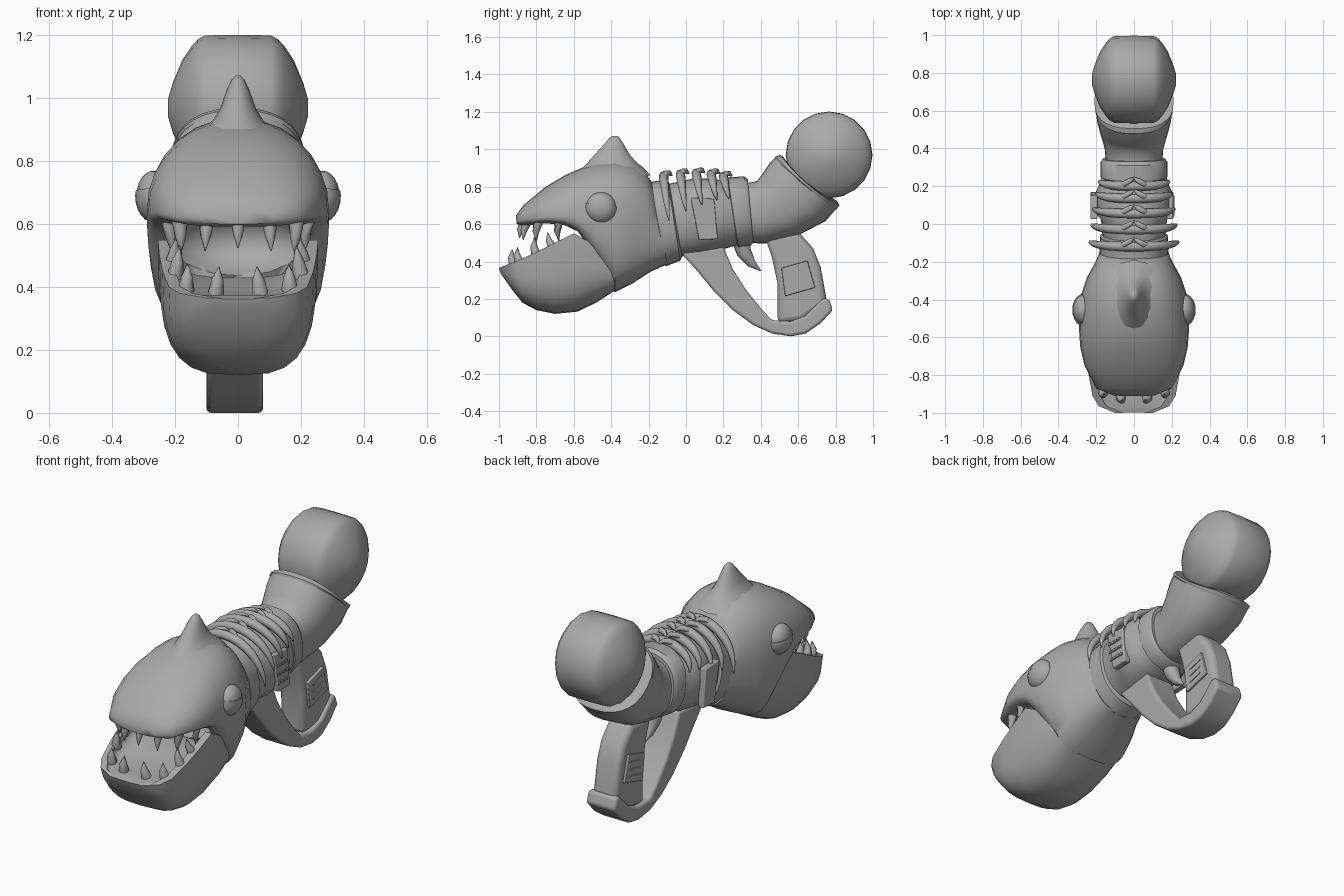
import bpy, bmesh, math
from mathutils import Vector, Matrix

if "Cube" in bpy.data.objects:
    bpy.data.objects.remove(bpy.data.objects["Cube"])

grey = bpy.data.materials.new("plain_grey")
grey.diffuse_color = (0.4, 0.4, 0.4, 1)
grey.use_nodes = True
grey.node_tree.nodes["Principled BSDF"].inputs["Base Color"].default_value = grey.diffuse_color


def finish(name, bm, angle=40, bevel=0):
    bmesh.ops.recalc_face_normals(bm, faces=bm.faces)
    me = bpy.data.meshes.new(name)
    bm.to_mesh(me)
    bm.free()
    me.materials.append(grey)
    ob = bpy.data.objects.new(name, me)
    bpy.context.collection.objects.link(ob)
    bpy.ops.object.select_all(action='DESELECT')
    bpy.context.view_layer.objects.active = ob
    ob.select_set(True)
    if bevel:
        m = ob.modifiers.new("bevel", 'BEVEL')
        m.width, m.segments = bevel, 3
    bpy.ops.object.shade_smooth_by_angle(angle=math.radians(angle))
    return ob


def skin(bm, rings):
    """Bridge closed rings of points and cap both ends."""
    vs = [[bm.verts.new(p) for p in r] for r in rings]
    n = len(vs[0])
    for a, b in zip(vs, vs[1:]):
        for i in range(n):
            j = (i + 1) % n
            bm.faces.new((a[i], a[j], b[j], b[i]))
    bm.faces.new(vs[0][::-1])
    bm.faces.new(vs[-1])


def power(v, p):
    return math.copysign(abs(v) ** (2 / p), v)


def loft(name, rows, p=2.3, low=None, n=28, angle=40, dip=0):
    """Rows: top y, top z, bottom y, bottom z, half width, height of widest point."""
    rings = []
    for k, (yt, zt, yb, zb, w, f) in enumerate(rows):
        ring = []
        d = dip * k / (len(rows) - 1)
        for i in range(n):
            a = 2 * math.pi * i / n
            q = p if math.sin(a) > 0 else (low or p)
            s = power(math.sin(a), q)
            v = f + s * ((1 - f) if s > 0 else f)
            sag = d * math.cos(a) ** 2
            ring.append((w * power(math.cos(a), q), yb + v * (yt - yb) - sag * .6, zb + v * (zt - zb) - sag * .8))
        rings.append(ring)
    bm = bmesh.new()
    skin(bm, rings)
    return finish(name, bm, angle)


def tube(bm, path, radii, n=8):
    """Tapered round tube through a list of points."""
    path = [Vector(q) for q in path]
    rings = []
    for k, q in enumerate(path):
        d = path[min(k + 1, len(path) - 1)] - path[max(k - 1, 0)]
        m = d.to_track_quat('Z', 'Y').to_matrix()
        rings.append([q + m @ Vector((radii[k] * math.cos(2 * math.pi * i / n),
                                      radii[k] * math.sin(2 * math.pi * i / n), 0)) for i in range(n)])
    skin(bm, rings)


def prism(name, pts, x0, x1, bevel):
    """Side outline in y, z extruded across x."""
    bm = bmesh.new()
    skin(bm, [[(x, y, z) for y, z in pts] for x in (x0, x1)])
    return finish(name, bm, 40, bevel)


def ball(name, loc, size, angle=60):
    bm = bmesh.new()
    bmesh.ops.create_uvsphere(bm, u_segments=20, v_segments=12, radius=1,
                              matrix=Matrix.LocRotScale(Vector(loc), None, Vector(size)))
    return finish(name, bm, angle)


# Upper head with cheeks, hollowed for the mouth
head = loft("upper_head", [
    (-.91, .645, -.905, .60, .11, .4), (-.87, .70, -.87, .592, .20, .3),
    (-.75, .80, -.75, .60, .262, .2), (-.65, .86, -.65, .585, .285, .2),
    (-.56, .90, -.58, .545, .29, .25), (-.47, .925, -.485, .40, .29, .4),
    (-.38, .935, -.38, .235, .282, .52), (-.28, .915, -.29, .28, .25, .52),
    (-.215, .87, -.19, .345, .205, .5), (-.18, .82, -.1, .385, .175, .5)], p=2.3, low=3, angle=55)
cutter = ball("mouth_cutter", (0, -.64, .54), (.235, .22, .13))
cutter.hide_render = True
cutter.hide_set(True)
cut = head.modifiers.new("mouth", 'BOOLEAN')
cut.operation, cut.object, cut.solver = 'DIFFERENCE', cutter, 'EXACT'

# Lower jaw scoop: rim y, z, bottom y, z, half width, inner depth
bm = bmesh.new()
rings = []
for yr, zr, yb, zb, w, dep in [
        (-1.0, .365, -.99, .335, .10, .003), (-.965, .38, -.93, .25, .185, .006),
        (-.91, .40, -.875, .18, .22, .03), (-.80, .45, -.80, .14, .24, .07),
        (-.70, .50, -.70, .12, .25, .10), (-.60, .55, -.58, .132, .255, .12),
        (-.49, .49, -.48, .18, .25, .06), (-.38, .40, -.38, .245, .225, .03)]:
    ring = []
    for width, inner in ((w, 0), (w - .04, dep)):
        for i in range(15):
            a = math.pi * i / 14
            v = power(math.sin(a), 3.2) * (inner / (zr - zb) if inner else 1)
            ring.append((width * power(math.cos(a), 3.2), yr + v * (yb - yr), zr + v * (zb - zr)))
    rings.append(ring[:15] + ring[15:][::-1])
skin(bm, rings)
finish("lower_jaw", bm, 50)

# Teeth: base x, y, z then tip x, y, z, radius
bm = bmesh.new()
for x, y, z, tx, ty, tz, r in [
        (.0, -.87, .61, 0, -.89, .525, .022), (.10, -.85, .61, .105, -.87, .515, .025),
        (.185, -.79, .61, .18, -.80, .505, .026), (.22, -.68, .61, .21, -.68, .51, .024),
        (.07, -.92, .38, .06, -.93, .465, .028), (.165, -.89, .39, .16, -.90, .475, .028),
        (.20, -.80, .43, .185, -.81, .53, .028), (.21, -.71, .47, .195, -.74, .555, .026)]:
    for s in ((1, -1) if x else (1,)):
        a, b = Vector((s * x, y, z)), Vector((s * tx, ty, tz))
        tube(bm, [a, a.lerp(b, .5) + Vector((0, -.008, 0)), b], [r, r * .7, .002])
finish("teeth", bm, 50)

# Top fin flaring into the head
bm = bmesh.new()
skin(bm, [[(rx * math.cos(i * math.pi / 8), y + ry * math.sin(i * math.pi / 8), z) for i in range(16)]
          for z, y, ry, rx in [(.86, -.39, .2, .17), (.90, -.39, .165, .115), (.93, -.395, .13, .08),
                               (.97, -.395, .095, .056), (1.03, -.385, .05, .035), (1.06, -.382, .028, .02),
                               (1.072, -.38, .012, .008)]])
finish("fin", bm, 60)

for s, side in ((1, "right"), (-1, "left")):
    # Eyes with a lower lid
    ball(side + "_eye", (s * .268, -.455, .69), (.055, .08, .08))
    bm = bmesh.new()
    bmesh.ops.create_uvsphere(bm, u_segments=20, v_segments=12, radius=1,
                              matrix=Matrix.LocRotScale(Vector((s * .266, -.455, .69)), None, Vector((.061, .086, .086))))
    bmesh.ops.bisect_plane(bm, geom=bm.verts[:] + bm.edges[:] + bm.faces[:], plane_co=(0, 0, .66),
                           plane_no=(0, .1, 1), clear_outer=True)
    bmesh.ops.holes_fill(bm, edges=bm.edges)
    finish(side + "_eyelid", bm, 40)

    # Side panels with rows of raised bars
    x = s * .2
    prism(side + "_panel", [(.025, .74), (.15, .735), (.17, .52), (.07, .515)], x - .03, x + .008, .006)
    bm = bmesh.new()
    for z in (.57, .62, .67):
        for k in range(4):
            bmesh.ops.create_cube(bm, size=1, matrix=Matrix.LocRotScale(
                Vector((s * .209, .143 - .026 * k - (z - .57) * .15, z)), None, Vector((.012, .018, .014))))
    finish(side + "_panel_bars", bm)

    # Grip plates with raised strips
    xg = -.01 + s * .083
    prism(side + "_grip_plate", [(.51, .365), (.65, .405), (.69, .26), (.53, .215)], xg - .008, xg + .008, .004)
    bm = bmesh.new()
    for k in range(3):
        bmesh.ops.create_cube(bm, size=1, matrix=Matrix.Translation((xg + s * .009, .60, .27 + .04 * k))
                              @ Matrix.Rotation(.25, 4, 'X') @ Matrix.Diagonal((.006, .09, .01, 1)))
    finish(side + "_grip_strips", bm)

# Neck, barrel and flange
loft("neck_collar", [(-.20, .80, -.12, .385, .165, .5), (-.19, .825, -.105, .375, .182, .5),
                     (-.10, .84, -.03, .405, .18, .5), (-.09, .82, -.02, .43, .165, .5)])
loft("barrel", [(-.12, .81, -.04, .425, .165, .5), (0, .835, .05, .435, .175, .5),
                (.04, .845, .07, .44, .2, .5), (.15, .845, .2, .465, .2, .5),
                (.18, .835, .23, .475, .185, .5), (.27, .83, .32, .5, .16, .5)])
loft("flange", [(.215, .82, .27, .49, .16, .5), (.225, .85, .28, .475, .178, .5),
                (.31, .855, .345, .485, .178, .5), (.33, .84, .36, .50, .165, .5)])

# Claw ribs wrapped over the barrel, each with a central knuckle
bm = bmesh.new()
for y, zt, w, drop in [(-.12, .87, .235, .24), (-.03, .88, .225, .2), (.055, .885, .215, .17),
                       (.135, .88, .2, .14), (.20, .868, .185, .12)]:
    path, rad = [], []
    for k in range(-8, 9):
        t = k / 8
        path.append((w * math.sin(t * math.pi / 2), y + .03 * t * t, zt - .012 - drop * (1 - math.cos(t * math.pi / 2))))
        rad.append(.022 * (1 - abs(t) ** 3) + .003)
    tube(bm, path, rad)
    for s in (1, -1):
        tube(bm, [(s * .08, y + .005, zt - .02), (s * .05, y + .012, zt), (s * .02, y + .03, zt + .003),
                  (0, y + .045, zt - .01)], [.008, .017, .014, .004])
finish("claw_ribs", bm, 60)

# Elbow cup with a dipping lip
loft("elbow", [(.33, .82, .34, .50, .15, .5), (.38, .83, .42, .495, .155, .5), (.41, .87, .60, .54, .18, .5),
               (.45, .93, .745, .615, .2, .5), (.49, .965, .815, .695, .205, .5)], p=2.4, angle=60, dip=.03)
loft("elbow_lip", [(.47, .94, .785, .67, .195, .5), (.478, .962, .805, .68, .208, .5),
                   (.505, .97, .82, .70, .21, .5), (.525, .955, .81, .72, .19, .5)], p=2.4, dip=.035)

# Rounded barrel-shaped end knob, turned around x
bm = bmesh.new()
skin(bm, [[(x, .765 + r * math.cos(i * math.pi / 10), .97 + r * math.sin(i * math.pi / 10)) for i in range(20)]
          for x, r in [(-.222, .03), (-.207, .08), (-.178, .15), (-.148, .195), (-.128, .217), (-.105, .23),
                       (0, .232), (.105, .23), (.128, .217), (.148, .195), (.178, .15), (.207, .08), (.222, .03)]])
finish("end_knob", bm, 50)

# Grip, guard and trigger
prism("grip", [(.42, .54), (.46, .42), (.49, .28), (.49, .07), (.62, .08), (.755, .18), (.72, .37),
               (.68, .47), (.60, .56)], -.085, .065, .03)
prism("guard", [(-.03, .45), (.06, .35), (.15, .24), (.25, .14), (.36, .06), (.46, .015), (.56, 0), (.64, .015),
                (.72, .07), (.785, .14), (.765, .20), (.735, .205), (.64, .11), (.56, .08), (.46, .085),
                (.40, .15), (.32, .25), (.25, .36), (.20, .48)], -.1, .08, .016)
bm = bmesh.new()
tube(bm, [(-.01, .29, .52), (-.01, .31, .45), (-.01, .35, .39), (-.01, .40, .35)], [.05, .042, .025, .003], 10)
finish("trigger", bm, 60)
